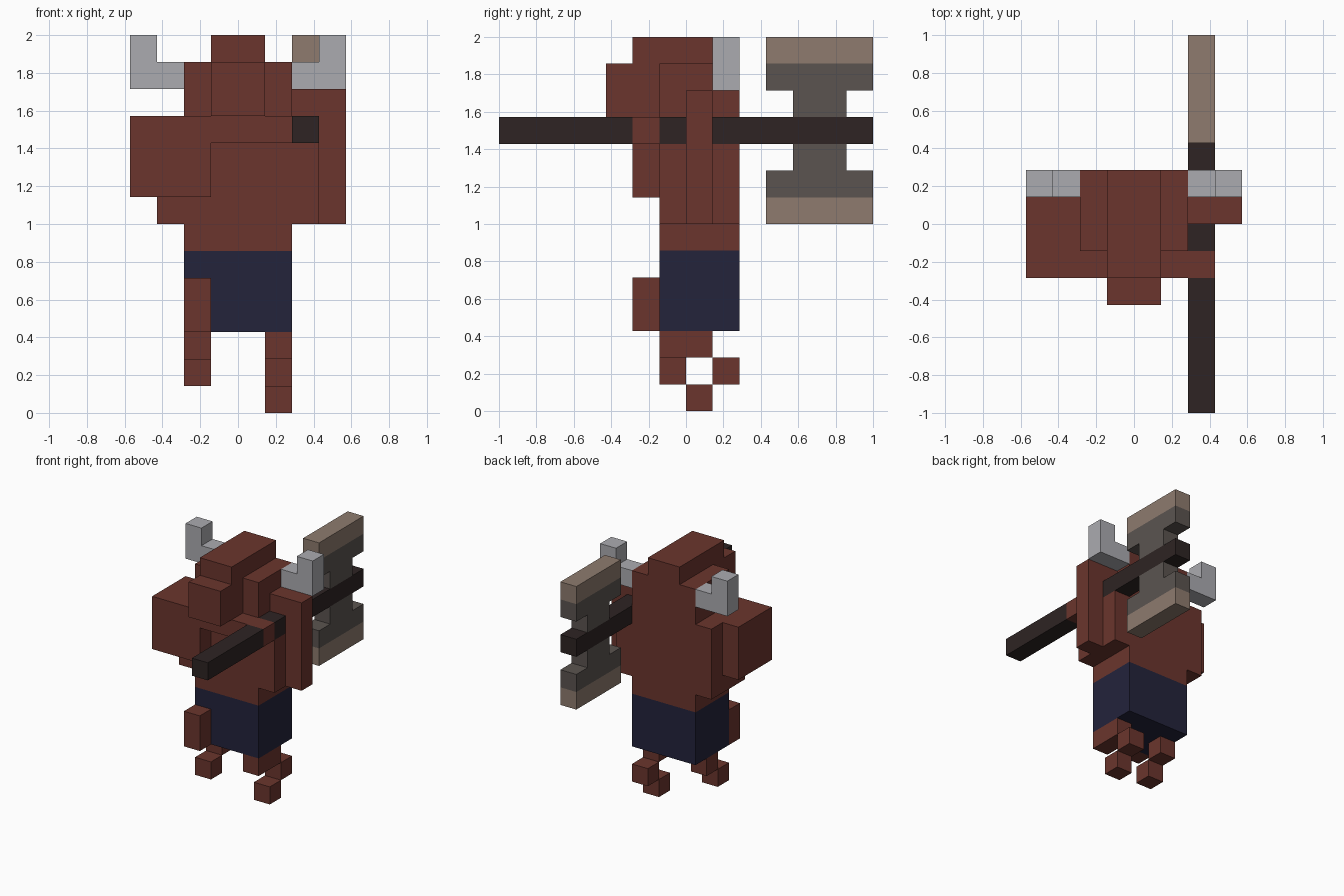
import bpy
import bmesh

U = 1 / 7  # edge length of one block

cube = bpy.data.objects.get("Cube")
if cube:
    bpy.data.objects.remove(cube, do_unlink=True)


def material(name, rgb):
    linear = [((c / 255 + 0.055) / 1.055) ** 2.4 for c in rgb] + [1]
    mat = bpy.data.materials.new(name)
    mat.use_nodes = True
    mat.diffuse_color = linear
    for node in mat.node_tree.nodes:
        if node.type == 'BSDF_PRINCIPLED':
            node.inputs["Base Color"].default_value = linear
    return mat


HIDE = material("brown hide", (107, 53, 45))
HORN = material("pale horn", (171, 171, 176))
CLOTH = material("navy cloth", (35, 35, 59))
WOOD = material("dark wood", (46, 36, 35))
STEEL = material("grey steel", (91, 84, 80))
EDGE = material("tan edge", (142, 123, 110))


def part(name, mat, *boxes):
    """One object made of boxes, each given as x, y and z ranges in blocks."""
    bm = bmesh.new()
    for ranges in boxes:
        verts = bmesh.ops.create_cube(bm, size=1)["verts"]
        for v in verts:
            for axis, (low, high) in enumerate(ranges):
                v.co[axis] = U * (low if v.co[axis] < 0 else high)
    mesh = bpy.data.meshes.new(name)
    bm.to_mesh(mesh)
    bm.free()
    mesh.materials.append(mat)
    obj = bpy.data.objects.new(name, mesh)
    bpy.context.collection.objects.link(obj)
    return obj


DEPTH = (-1, 2)  # shared front-to-back depth of the body

# Body
part("shorts", CLOTH, ((-2, 2), DEPTH, (3, 6)))
part("belly", HIDE, ((-2, 2), DEPTH, (6, 7)))
part("chest", HIDE, ((-3, 3), DEPTH, (7, 10)), ((-3, 2), DEPTH, (10, 11)))

# Head: skull, tall crest and protruding snout
part("head", HIDE, ((-2, 2), DEPTH, (11, 13)))
part("crest", HIDE, ((-1, 1), (-2, 2), (13, 14)), ((-1, 1), (-2, -1), (11, 13)))
part("snout", HIDE, ((-1, 1), (-3, -2), (11, 13)))

# Horns, mirrored
for side, s in (("left", 1), ("right", -1)):
    part(side + "_horn", HORN,
         (sorted((2 * s, 4 * s)), (1, 2), (12, 13)),
         (sorted((3 * s, 4 * s)), (1, 2), (13, 14)))

# Right arm reaches across the chest to grip the axe
part("right_arm", HIDE,
     ((-4, -3), (-2, 1), (8, 11)),
     ((-3, -1), (-2, -1), (8, 11)))
part("right_forearm", HIDE, ((-1, 3), (-2, -1), (10, 11)))

# Left arm hangs over the shaft
part("left_arm", HIDE, ((3, 4), (0, 1), (7, 12)), ((2, 3), (0, 1), (11, 12)))

# Legs share one bent shape; the right one is a step up and forward
for side, x, step in (("left", 1, 0), ("right", -2, 1)):
    def leg_box(y0, y1, z0, z1):
        return ((x, x + 1), (y0 - step, y1 - step), (z0 + step, z1 + step))
    part(side + "_foot", HIDE, leg_box(0, 1, 0, 1))
    part(side + "_shin", HIDE, leg_box(1, 2, 1, 2))
    if side == "left":
        part("left_thigh", HIDE, leg_box(-1, 1, 2, 3))
    else:
        part("right_thigh", HIDE, leg_box(-1, 0, 2, 4))

# Axe: shaft broken by the gripping hand, then the double blade
AXE = (2, 3)
part("axe_shaft", WOOD, (AXE, (-7, -2), (10, 11)), (AXE, (-1, 7), (10, 11)))
part("axe_blade", STEEL,
     (AXE, (3, 7), (12, 13)), (AXE, (4, 6), (11, 12)),
     (AXE, (4, 6), (9, 10)), (AXE, (3, 7), (8, 9)))
part("axe_edge", EDGE, (AXE, (3, 7), (13, 14)), (AXE, (3, 7), (7, 8)))
